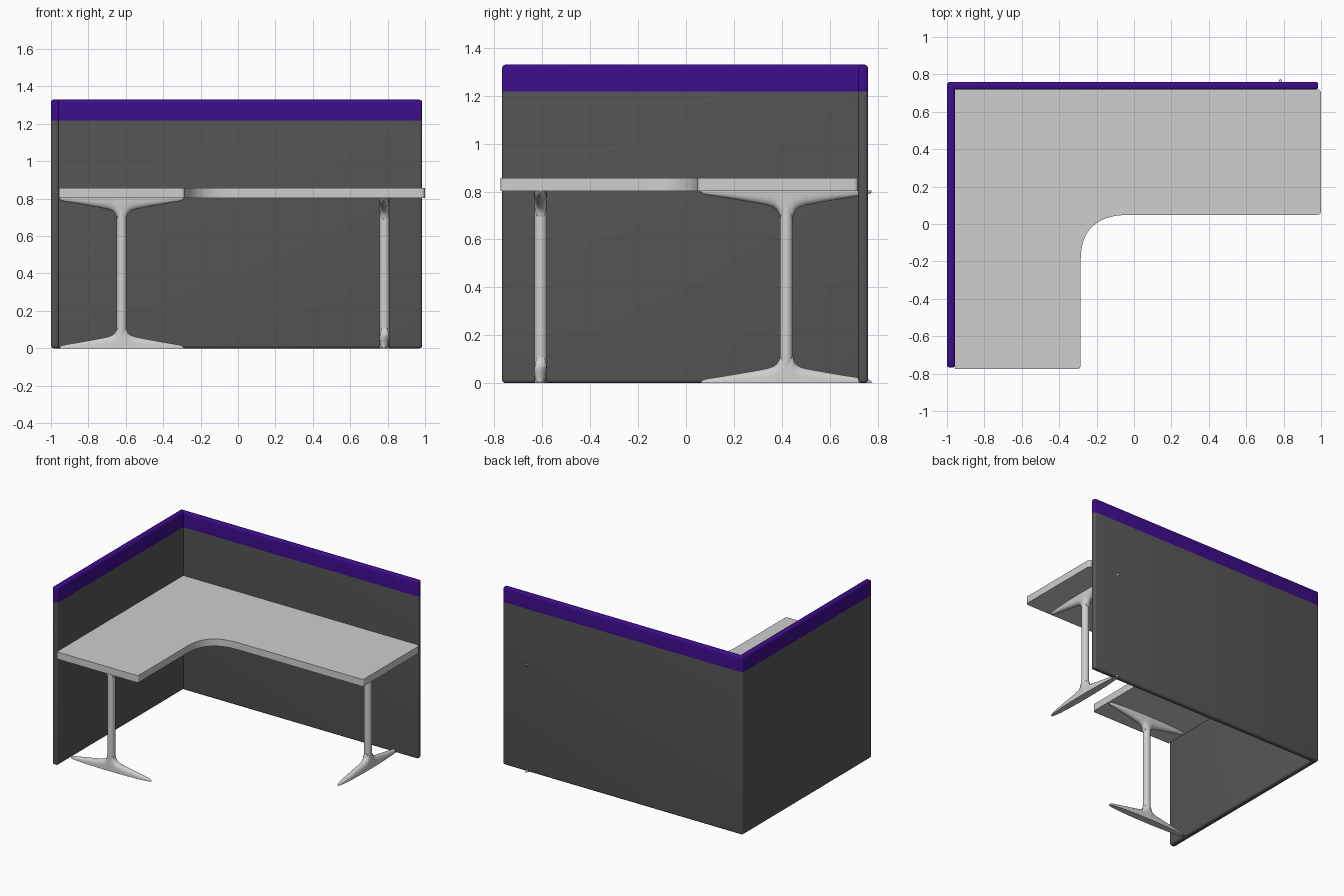
import bpy, bmesh, math
from mathutils import Vector

if "Cube" in bpy.data.objects:
    bpy.data.objects.remove(bpy.data.objects["Cube"])


def material(name, rgb):
    m = bpy.data.materials.new(name)
    m.diffuse_color = (*rgb, 1)
    m.use_nodes = True
    m.node_tree.nodes["Principled BSDF"].inputs["Base Color"].default_value = m.diffuse_color
    return m


GREY = material("light grey", (0.62, 0.62, 0.62))
FABRIC = material("charcoal fabric", (0.095, 0.095, 0.095))
PURPLE = material("purple trim", (0.046, 0.004, 0.26))


def finish(name, bm, mats, angle=35):
    bmesh.ops.recalc_face_normals(bm, faces=bm.faces)
    me = bpy.data.meshes.new(name)
    bm.to_mesh(me)
    bm.free()
    for m in mats:
        me.materials.append(m)
    ob = bpy.data.objects.new(name, me)
    bpy.context.collection.objects.link(ob)
    bpy.ops.object.select_all(action='DESELECT')
    ob.select_set(True)
    bpy.context.view_layer.objects.active = ob
    bpy.ops.object.shade_smooth_by_angle(angle=math.radians(angle))
    return ob


# Upholstered screens: rounded slabs with a purple band along the top
def screen(name, lo, hi, band=1.217):
    bm = bmesh.new()
    bmesh.ops.create_cube(bm, size=1)
    lo, hi = Vector(lo), Vector(hi)
    for v in bm.verts:
        v.co = Vector([(lo[i] + hi[i]) / 2 + v.co[i] * (hi[i] - lo[i]) for i in range(3)])
    bmesh.ops.bevel(bm, geom=bm.edges[:], offset=0.015, segments=4, profile=0.5, affect='EDGES')
    bmesh.ops.bisect_plane(bm, geom=bm.verts[:] + bm.edges[:] + bm.faces[:],
                           plane_co=(0, 0, band), plane_no=(0, 0, 1))
    for f in bm.faces:
        f.material_index = int(f.calc_center_median().z > band)
    finish(name, bm, [FABRIC, PURPLE])


screen("back_screen", (-0.999, 0.719, 0.0), (0.985, 0.76, 1.329))
screen("left_screen", (-1.0, -0.768, 0.0), (-0.956, 0.759, 1.33))


# L-shaped desktop: each corner is a curve between two points on its edges
def corner(p, a, b, n):
    p, a, b = Vector(p), Vector(a), Vector(b)
    return [(1 - t) ** 2 * (p + a) + 2 * t * (1 - t) * p + t * t * (p + b)
            for t in (i / n for i in range(n + 1))]


r = 0.022
outline = [Vector((-0.956, 0.719)), Vector((-0.956, -0.775))]
outline += corner((-0.285, -0.775), (-r, 0), (0, r), 5)
outline += corner((-0.285, 0.049), (0, -0.24), (0.26, 0), 18)
outline += corner((1.0, 0.049), (-r, 0), (0, r), 5)
outline += corner((1.0, 0.719), (0, -r), (-r, 0), 5)
bm = bmesh.new()
base = bm.faces.new([bm.verts.new((p.x, p.y, 0.803)) for p in outline])
top = bmesh.ops.extrude_face_region(bm, geom=[base])
for v in top["geom"]:
    if isinstance(v, bmesh.types.BMVert):
        v.co.z = 0.856
finish("desktop", bm, [GREY])

# Foot stations: distance from post, half width, height
HALF = [(0.0, 0.0275, 0.125), (0.027, 0.0275, 0.115), (0.031, 0.0275, 0.096),
        (0.040, 0.0275, 0.08), (0.055, 0.0275, 0.069), (0.08, 0.0273, 0.061),
        (0.15, 0.0255, 0.048), (0.22, 0.0225, 0.036), (0.28, 0.018, 0.026),
        (0.325, 0.0125, 0.019), (0.345, 0.008, 0.014), (0.354, 0.003, 0.007)]
STATIONS = [(-s, w, h) for s, w, h in HALF[:0:-1]] + HALF


# Tapered foot lofted along its length; flipped it becomes the desk support
def foot(name, cx, cy, along_y, scale, flip):
    bm = bmesh.new()
    rows = []
    n = 12
    for s, w, h in STATIONS:
        row = []
        for i in range(n + 1):
            t = math.pi * i / n
            side = w * math.cos(t)
            z = h * max(math.sin(t), 0) ** 0.6
            x, y = (-side, s * scale) if along_y else (s * scale, side)
            row.append(bm.verts.new((cx + x, cy + y, 0.804 - z if flip else z)))
        rows.append(row)
    for a, b in zip(rows, rows[1:]):
        for i in range(n + 1):
            j = (i + 1) % (n + 1)
            bm.faces.new((a[i], a[j], b[j], b[i]))
    bm.faces.new(rows[0])
    bm.faces.new(rows[-1])
    finish(name, bm, [GREY], 50)


# Legs: round post with a foot below and a support arm above
def leg(name, cx, cy, along_y, scale):
    foot(name + "_foot", cx, cy, along_y, scale, False)
    foot(name + "_arm", cx, cy, along_y, scale, True)
    bm = bmesh.new()
    bmesh.ops.create_cone(bm, cap_ends=True, segments=28, radius1=0.0265, radius2=0.0265, depth=0.74)
    bmesh.ops.translate(bm, verts=bm.verts, vec=(cx, cy, 0.402))
    finish(name + "_post", bm, [GREY])


leg("left_leg", -0.622, -0.607, False, 0.935)
leg("right_leg", 0.783, 0.419, True, 1.005)
